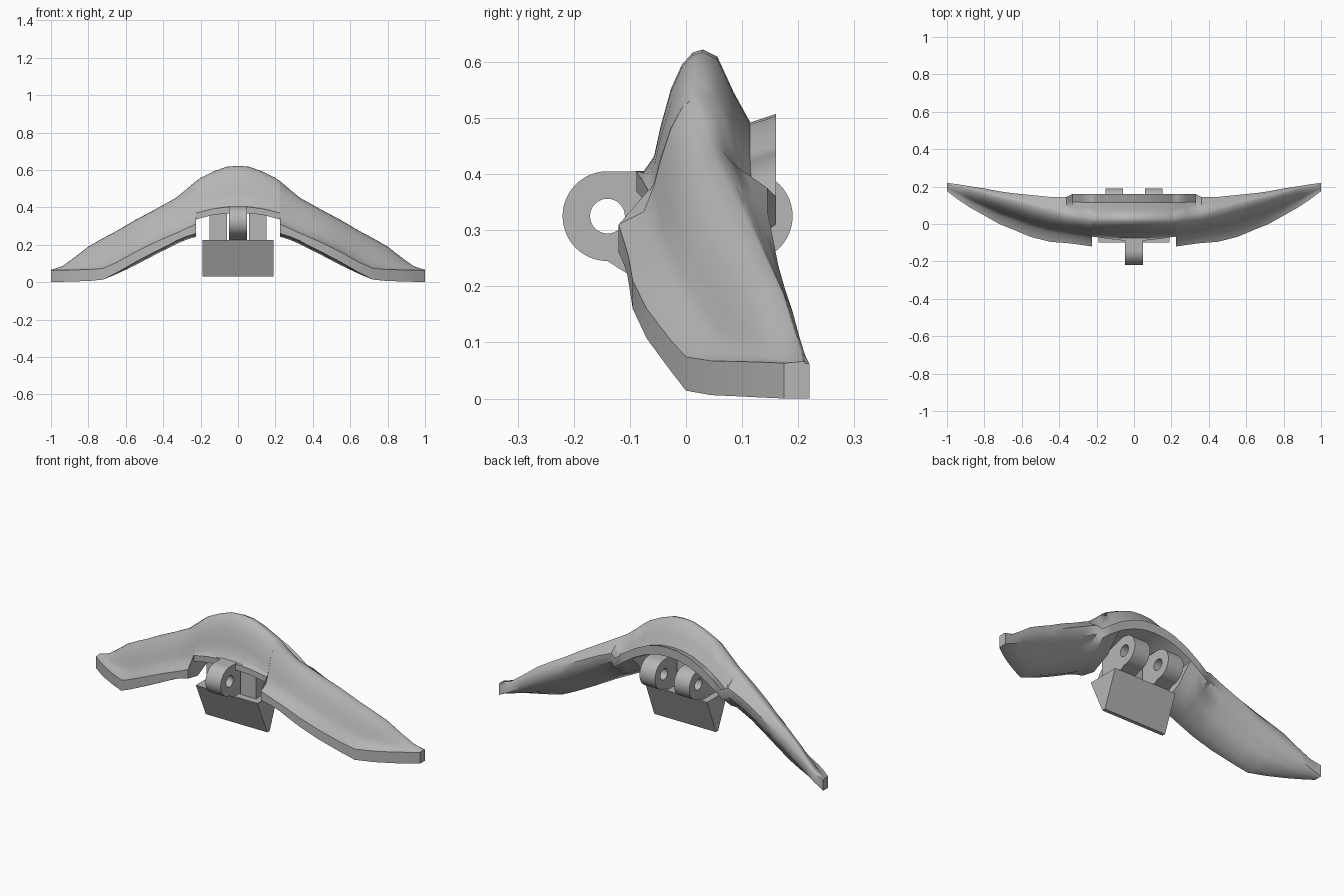
import bpy, bmesh
from math import cos, sin, pi, radians

default = bpy.data.objects.get("Cube")
if default:
    bpy.data.objects.remove(default, do_unlink=True)

# One plain cast metal colour
metal = bpy.data.materials.new("cast_grey")
metal.use_nodes = True
metal.diffuse_color = (0.47, 0.47, 0.47, 1)
metal.node_tree.nodes["Principled BSDF"].inputs["Base Color"].default_value = metal.diffuse_color


def lerp(a, b, t):
    return a + (b - a) * t


def finish(name, bm, angle):
    """Turn a bmesh into a shaded, coloured object."""
    bmesh.ops.recalc_face_normals(bm, faces=bm.faces)
    mesh = bpy.data.meshes.new(name)
    bm.to_mesh(mesh)
    bm.free()
    mesh.materials.append(metal)
    obj = bpy.data.objects.new(name, mesh)
    bpy.context.collection.objects.link(obj)
    bpy.ops.object.select_all(action='DESELECT')
    obj.select_set(True)
    bpy.context.view_layer.objects.active = obj
    bpy.ops.object.shade_smooth_by_angle(angle=radians(angle))
    return obj


def section(hub, x, front_y, front_low, front_top, ridge_y, ridge_z, back_y, back_top):
    """Closed cross-section: front lip, steep face, ridge, back lip, underside."""
    ring = [(front_y, front_low), (front_y, front_top)]
    # The hub lip is cut back from the same steep face the wings carry on
    foot_y, foot_z = (-.12, front_top - .055) if hub else (front_y, front_top)
    for u, v in [(.3, .1), (.42, .3), (.5, .5), (.62, .74), (.75, .9), (.88, .98), (1, 1)]:
        y, z = lerp(foot_y, ridge_y, u), lerp(foot_z, ridge_z, v)
        ring.append((max(y, front_y + .003), max(z, front_top + .003 * u)))
    # Back slope with a shallow valley in front of the raised middle lip
    valley = back_top - .015 if x < .34 else lerp(ridge_z, back_top, .6)
    for u, v in [(.2, .1), (.42, .58), (.65, 1)]:
        ring.append((lerp(ridge_y, back_y, u), lerp(ridge_z, valley, v)))
    back_low = front_low if x == 1 else max(back_top - .05, .004)
    ring += [(back_y, back_top), (back_y, back_low)]
    # Underside: flat under the hub, a low belly under the wings
    belly = 0 if hub else min(.02, front_low * .2)
    under = [(.85, .85), (.7, .7), (.35, .35)] if hub else [(.85, .74), (.68, .36), (.3, .02)]
    for u, v in under:
        ring.append((lerp(front_y, back_y, u), lerp(front_low, back_low, v) - belly * (1 - v)))
    return [(x, y, z) for y, z in ring]


# Curved blade: half is lofted from the centre to the tip, then mirrored
hub_stations = [
    (0, -.09, .37, .405, .03, .622, .16, .507),
    (.06, -.088, .368, .402, .03, .617, .16, .503),
    (.13, -.08, .36, .393, .03, .592, .16, .485),
    (.2, -.07, .342, .375, .03, .558, .16, .452),
    (.225, -.068, .335, .37, .03, .54, .16, .437),
]
wing_stations = [
    (.225, -.12, .26, .31, .03, .54, .16, .437),
    (.28, -.112, .243, .285, .035, .493, .16, .4),
    (.33, -.105, .222, .262, .042, .452, .16, .36),
    (.36, -.102, .205, .25, .048, .435, .145, .375),
    (.45, -.095, .16, .21, .072, .385, .145, .335),
    (.55, -.07, .107, .16, .102, .332, .155, .285),
    (.65, -.028, .05, .105, .13, .273, .165, .235),
    (.72, 0, .014, .074, .148, .236, .175, .2),
    (.8, .045, .006, .067, .17, .19, .19, .155),
    (.88, .09, .004, .066, .19, .128, .202, .11),
    (.94, .13, .002, .065, .205, .085, .212, .078),
    (1, .175, 0, .063, .21, .063, .22, .062),
]
bm = bmesh.new()
outlines = [section(True, *s) for s in hub_stations] + [section(False, *s) for s in wing_stations]
rings = [[bm.verts.new(p) for p in outline] for outline in outlines]
for a, b in zip(rings, rings[1:]):
    for i in range(len(a)):
        j = (i + 1) % len(a)
        bm.faces.new((a[i], a[j], b[j], b[i]))
bm.faces.new(rings[-1])
blade = finish("curved_blade", bm, 45)
mirror = blade.modifiers.new("mirror", 'MIRROR')
mirror.use_clip = True


def hinge_lug(name, x, width, centre_y, arm, facing):
    """Eye with a pin hole; its inner side stretches into an arm."""
    radius, hole, height, count = .08, .031, .325, 48
    bm = bmesh.new()
    layers = []
    for px in (x - width / 2, x + width / 2):
        inner, outer = [], []
        for k in range(count):
            c, s = cos(2 * pi * k / count), sin(2 * pi * k / count)
            inner.append(bm.verts.new((px, centre_y + hole * c, height + hole * s)))
            y, z = radius * c, radius * s
            if c * facing > .01:
                y = facing * arm * min(1, abs(c) * 1.6)
                z = radius * max(-1, min(1, s * 1.5)) * (1.25 if s < 0 else 1)
            outer.append(bm.verts.new((px, centre_y + y, height + z)))
        layers.append((inner, outer))
    (in_a, out_a), (in_b, out_b) = layers
    for p, q in ((in_a, out_a), (out_a, out_b), (out_b, in_b), (in_b, in_a)):
        for k in range(count):
            n = (k + 1) % count
            bm.faces.new((p[k], p[n], q[n], q[k]))
    finish(name, bm, 35)


# One eye at the front, a pair at the back
hinge_lug("front_hinge_lug", 0, .094, -.14, .15, 1)
for side, label in ((1, "left"), (-1, "right")):
    hinge_lug("rear_hinge_lug_" + label, side * .106, .095, .11, .17, -1)

# Tapered guide wedge under the hinge
bm = bmesh.new()
profile = [(-.1, .225), (.085, .225), (.008, .03), (-.012, .03)]
ends = [[bm.verts.new((x, y, z)) for y, z in profile] for x in (-.19, .19)]
for end in ends:
    bm.faces.new(end)
for i in range(len(profile)):
    j = (i + 1) % len(profile)
    bm.faces.new((ends[0][i], ends[0][j], ends[1][j], ends[1][i]))
finish("guide_wedge", bm, 20)
